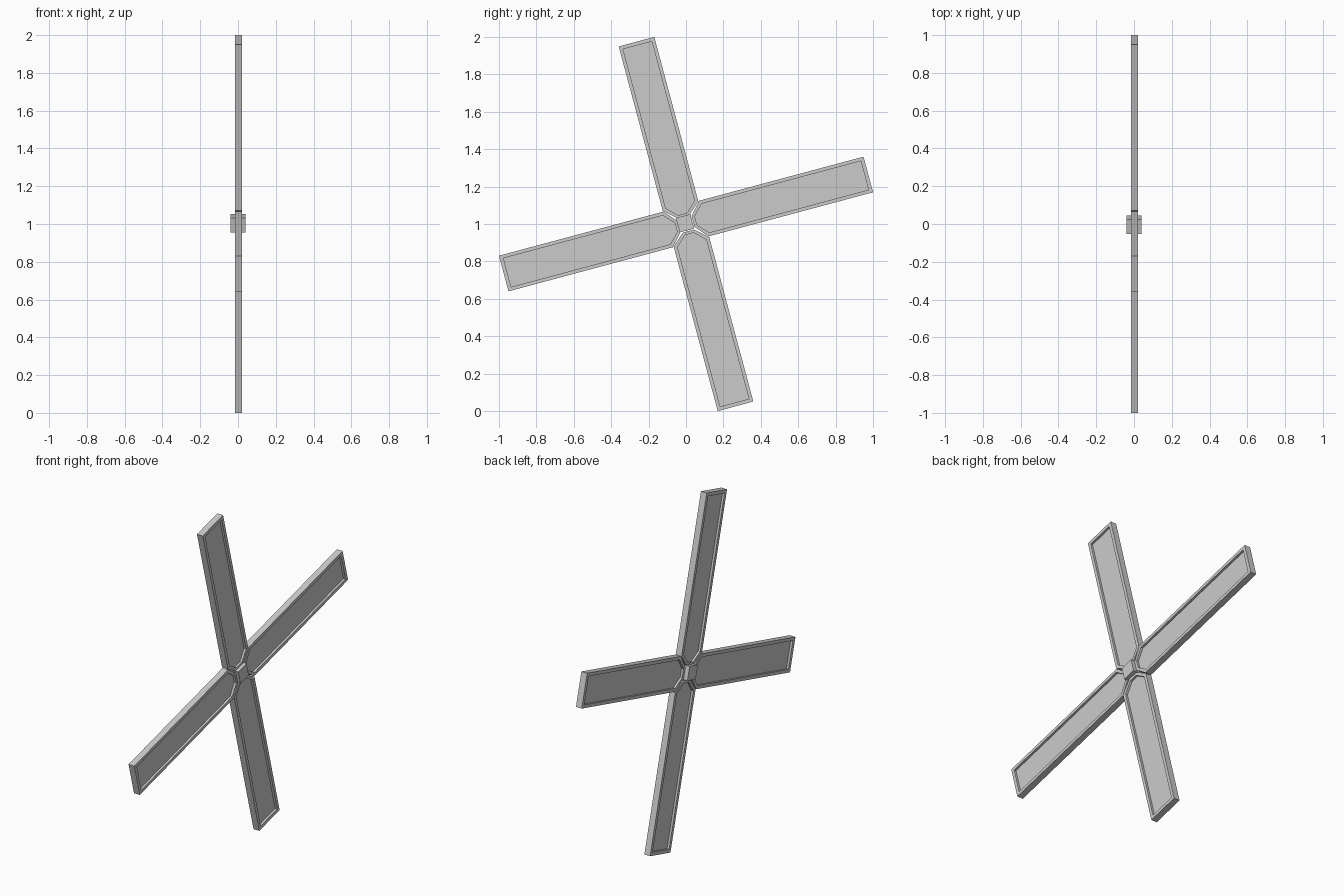
import bpy, bmesh
from math import cos, sin, radians

if "Cube" in bpy.data.objects:
    bpy.data.objects.remove(bpy.data.objects["Cube"])

TILT = radians(15)
X0, X1 = -0.017, 0.021          # blade thickness

# Blade outline (along, across), frame outside and panel opening
OUTER = [(1.01, -0.095), (1.01, 0.102), (0.10, 0.102), (0.04, 0.035),
         (0.04, -0.028), (0.10, -0.095)]
INNER = [(0.99, -0.076), (0.99, 0.083), (0.109, 0.083), (0.056, 0.028),
         (0.056, -0.021), (0.109, -0.076)]


def place(x, p, a):
    u, v = p
    return (x, u * cos(a) - v * sin(a), 1 + u * sin(a) + v * cos(a))


def finish(bm, name):
    bmesh.ops.recalc_face_normals(bm, faces=bm.faces)
    me = bpy.data.meshes.new(name)
    bm.to_mesh(me)
    bm.free()
    ob = bpy.data.objects.new(name, me)
    bpy.context.collection.objects.link(ob)
    return ob


def slab(name, pts, x0, x1, a):
    bm = bmesh.new()
    lo = [bm.verts.new(place(x0, p, a)) for p in pts]
    hi = [bm.verts.new(place(x1, p, a)) for p in pts]
    bm.faces.new(lo)
    bm.faces.new(hi)
    for i in range(len(pts)):
        j = (i + 1) % len(pts)
        bm.faces.new((lo[i], lo[j], hi[j], hi[i]))
    return finish(bm, name)


def ring(name, outer, inner, x0, x1, a):
    bm = bmesh.new()
    loops = [[bm.verts.new(place(x, p, a)) for p in pts]
             for x, pts in ((x0, outer), (x1, outer), (x1, inner), (x0, inner))]
    n = len(outer)
    for k in range(4):
        A, B = loops[k], loops[(k + 1) % 4]
        for i in range(n):
            j = (i + 1) % n
            bm.faces.new((A[i], A[j], B[j], B[i]))
    return finish(bm, name)


# Four sails: raised frame with a recessed panel
for k in range(4):
    a = TILT + radians(90 * k)
    ring(f"sail_frame_{k + 1}", OUTER, INNER, X0, X1, a)
    slab(f"sail_panel_{k + 1}", INNER, -0.004, 0.008, a)

# Square axle hub
h = 0.04
hub = [(s * h - 0.004, t * h + 0.005) for s, t in ((-1, -1), (1, -1), (1, 1), (-1, 1))]
slab("axle_hub", hub, -0.04, 0.04, TILT)
